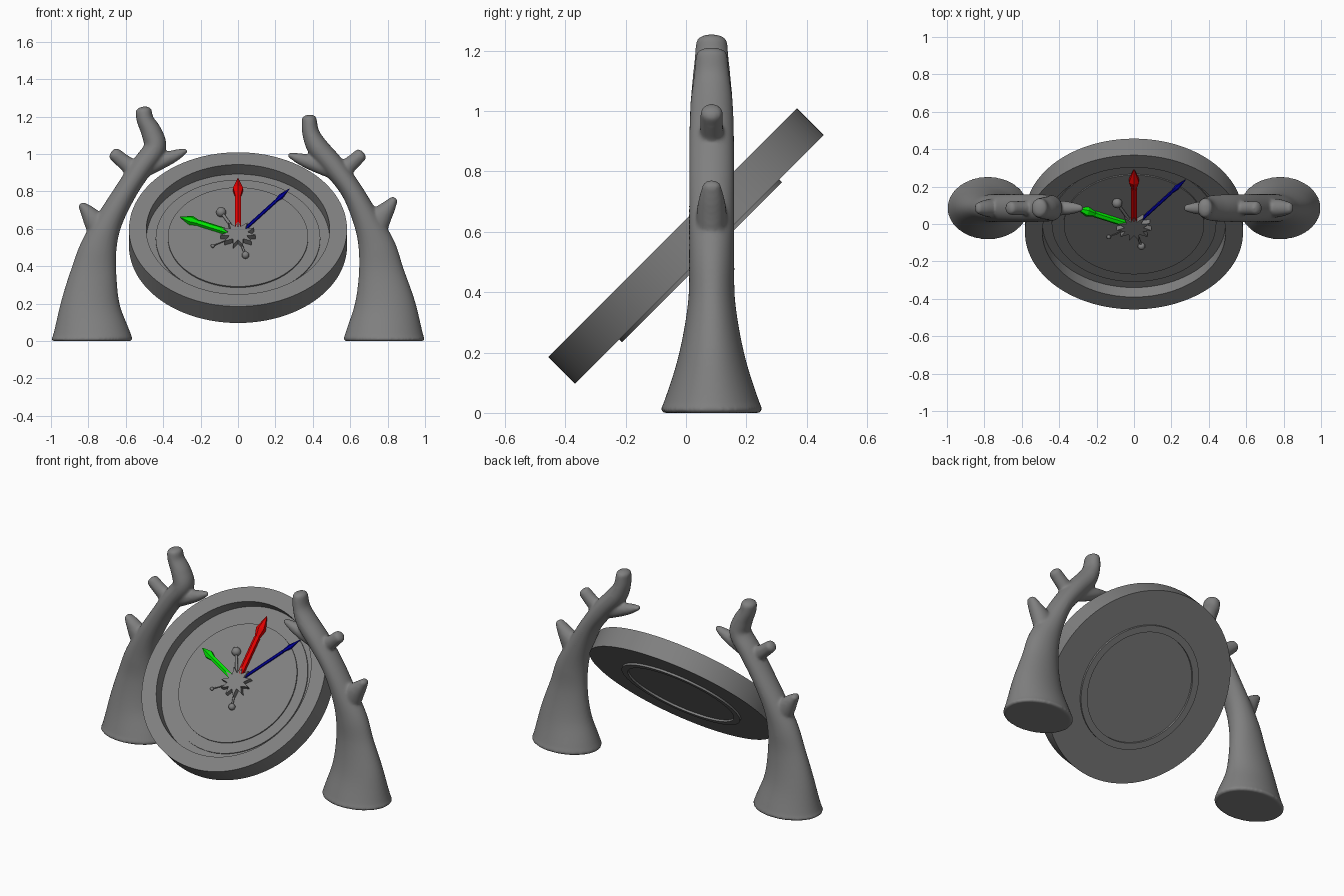
import bpy, bmesh
from math import sin, cos, pi, radians, hypot
from mathutils import Matrix, Vector

if "Cube" in bpy.data.objects:
    bpy.data.objects.remove(bpy.data.objects["Cube"])

TILT = Matrix.Translation((0, 0, 0.553)) @ Matrix.Rotation(radians(45), 4, 'X')
FLOOR = -0.0075
GREY = bpy.data.materials.new("dark_grey")
GREY.diffuse_color = (0.216, 0.216, 0.216, 1)
GREY.use_nodes = True
GREY.node_tree.nodes["Principled BSDF"].inputs["Base Color"].default_value = GREY.diffuse_color


def finish(name, bm, matrix=None, color=None, smooth=True):
    bmesh.ops.remove_doubles(bm, verts=bm.verts, dist=1e-6)
    bmesh.ops.recalc_face_normals(bm, faces=bm.faces)
    me = bpy.data.meshes.new(name)
    bm.to_mesh(me)
    bm.free()
    ob = bpy.data.objects.new(name, me)
    bpy.context.collection.objects.link(ob)
    if matrix:
        ob.matrix_world = matrix
    mat = GREY
    if color:
        mat = bpy.data.materials.new(name + "_color")
        mat.diffuse_color = color
        mat.use_nodes = True
        mat.node_tree.nodes["Principled BSDF"].inputs["Base Color"].default_value = mat.diffuse_color
    me.materials.append(mat)
    if smooth:
        bpy.ops.object.select_all(action='DESELECT')
        ob.select_set(True)
        bpy.context.view_layer.objects.active = ob
        bpy.ops.object.shade_smooth_by_angle(angle=radians(35))
    return ob


def skin(bm, rings):
    """Bridge successive vertex rings and cap both ends."""
    rings = [[bm.verts.new(p) for p in r] for r in rings]
    n = len(rings[0])
    for a, b in zip(rings, rings[1:]):
        for i in range(n):
            j = (i + 1) % n
            bm.faces.new((a[i], a[j], b[j], b[i]))
    bm.faces.new(rings[0][::-1])
    bm.faces.new(rings[-1])


def lathe(bm, profile, segs, m=None):
    m = m or Matrix()
    skin(bm, [[m @ Vector((r * cos(2 * pi * i / segs), r * sin(2 * pi * i / segs), z))
               for i in range(segs)] for r, z in profile])


def spline(pts, steps=6):
    """Catmull-Rom through rows of numbers."""
    p = [Vector(q) for q in pts]
    p = [2 * p[0] - p[1]] + p + [2 * p[-1] - p[-2]]
    out = []
    for a, b, c, d in zip(p, p[1:], p[2:], p[3:]):
        for s in range(steps):
            t = s / steps
            out.append(0.5 * (2 * b + (c - a) * t + (2 * a - 5 * b + 4 * c - d) * t * t
                              + (3 * b - a - 3 * c + d) * t ** 3))
    return out + [p[-2]]


def limb(bm, pts, segs=48, y0=0.085):
    """Tube in the XZ plane from rows (x, z, rx, ry), with a domed tip."""
    path = spline(pts)
    rings = []

    def ring(x, z, rx, ry, tx, tz):
        rings.append([(x + tz * rx * cos(2 * pi * i / segs), y0 + ry * sin(2 * pi * i / segs),
                       z - tx * rx * cos(2 * pi * i / segs)) for i in range(segs)])

    for k, (x, z, rx, ry) in enumerate(path):
        a, b = path[max(k - 1, 0)], path[min(k + 1, len(path) - 1)]
        tx, tz = b[0] - a[0], b[1] - a[1]
        if k == 0 and z == 0:  # flat foot with a softened edge
            tx, tz = 0, 1
            ring(x, 0, rx - 0.01, ry - 0.01, 0, 1)
            z = 0.01
        l = hypot(tx, tz)
        tx, tz = tx / l, tz / l
        ring(x, z, rx, ry, tx, tz)
    for k in range(1, 6):
        f, h = cos(k * pi / 11), 0.6 * rx * sin(k * pi / 11)
        ring(x + tx * h, z + tz * h, rx * f, ry * f, tx, tz)
    skin(bm, rings)


# Tilted round bowl with raised steps inside and a foot ring behind
bm = bmesh.new()
lathe(bm, [(0.335, -0.0625), (0.335, -0.075), (0.375, -0.075), (0.375, -0.0625),
           (0.583, -0.0625), (0.583, 0.0625), (0.49, 0.0625), (0.49, FLOOR - 0.002),
           (0.44, FLOOR - 0.002), (0.44, FLOOR + 0.005), (0.375, FLOOR + 0.005),
           (0.375, FLOOR + 0.013)], 96)
finish("bowl", bm, TILT)

# Star hub at the centre of the bowl
bm = bmesh.new()
star = [((0.095 if i % 2 == 0 else 0.052) * cos(pi * i / 11 + pi / 2),
         (0.095 if i % 2 == 0 else 0.052) * sin(pi * i / 11 + pi / 2)) for i in range(22)]
skin(bm, [[(x, y, z) for x, y in star] for z in (FLOOR, 0.036)])
finish("star_hub", bm, TILT, smooth=False)

# Coloured arrows: name, angle, length, shaft radius, head radius, head length, colour
for name, ang, length, r, hr, hl, col in [
        ("red_arrow", 90, 0.43, 0.019, 0.031, 0.14, (0.8, 0.0, 0.0, 1)),
        ("green_arrow", 156, 0.34, 0.018, 0.027, 0.11, (0.0, 0.8, 0.0, 1)),
        ("blue_arrow", 52, 0.445, 0.009, 0.014, 0.12, (0.0, 0.0, 0.4, 1))]:
    bm = bmesh.new()
    s = length - hl
    lathe(bm, [(r, 0.05), (r, s), (r * 0.8, s), (hr, s + hl * 0.4), (0.002, length)], 6)
    m = (TILT @ Matrix.Translation((0, 0, 0.018)) @ Matrix.Rotation(radians(ang), 4, 'Z')
         @ Matrix.Rotation(radians(90), 4, 'Y'))
    finish(name, bm, m, col, smooth=False)

# Ball-headed pins: local x, y and ball radius
for i, (x, y, r) in enumerate([(-0.09, 0.175, 0.027), (0.04, -0.15, 0.02), (-0.135, -0.08, 0.011)]):
    bm = bmesh.new()
    tip = Vector((x, y, 0))
    aim = tip.to_track_quat('Z', 'Y').to_matrix().to_4x4()
    lathe(bm, [(r * 0.3, 0.04), (r * 0.3, tip.length)], 12, aim)
    bmesh.ops.create_uvsphere(bm, u_segments=20, v_segments=12, radius=r,
                              matrix=Matrix.Translation(tip))
    finish(f"pin_{i + 1}", bm, TILT @ Matrix.Translation((0, 0, 0.018)))

# Branching trunks on both sides: trunk first, then its branches
left = [
    [(-0.782, 0, 0.219, 0.17), (-0.79, 0.18, 0.163, 0.112), (-0.772, 0.36, 0.124, 0.079),
     (-0.745, 0.5, 0.098, 0.075), (-0.69, 0.64, 0.072, 0.075), (-0.60, 0.8, 0.06, 0.075),
     (-0.515, 0.93, 0.06, 0.074), (-0.445, 1.03, 0.06, 0.07), (-0.46, 1.11, 0.056, 0.063),
     (-0.495, 1.18, 0.046, 0.056), (-0.505, 1.228, 0.044, 0.052)],
    [(-0.52, 0.91, 0.045, 0.04), (-0.40, 0.965, 0.04, 0.04), (-0.33, 0.995, 0.03, 0.032),
     (-0.28, 1.018, 0.014, 0.018)],
    [(-0.53, 0.90, 0.055, 0.04), (-0.60, 0.95, 0.042, 0.038), (-0.66, 1.0, 0.036, 0.037)],
    [(-0.70, 0.55, 0.085, 0.052), (-0.76, 0.63, 0.062, 0.05), (-0.80, 0.685, 0.042, 0.042),
     (-0.834, 0.725, 0.022, 0.03)]]
right = [
    [(0.782, 0, 0.219, 0.17), (0.786, 0.18, 0.168, 0.112), (0.767, 0.36, 0.123, 0.079),
     (0.743, 0.5, 0.1, 0.075), (0.69, 0.64, 0.073, 0.075), (0.61, 0.8, 0.058, 0.075),
     (0.515, 0.93, 0.06, 0.074), (0.43, 1.03, 0.058, 0.07), (0.39, 1.11, 0.046, 0.06),
     (0.38, 1.187, 0.04, 0.052)],
    [(0.51, 0.91, 0.045, 0.04), (0.40, 0.95, 0.04, 0.04), (0.33, 0.975, 0.03, 0.032),
     (0.275, 0.995, 0.014, 0.018)],
    [(0.54, 0.90, 0.055, 0.04), (0.60, 0.945, 0.042, 0.038), (0.655, 0.995, 0.036, 0.037)],
    [(0.70, 0.57, 0.085, 0.052), (0.76, 0.66, 0.062, 0.05), (0.80, 0.71, 0.042, 0.042),
     (0.834, 0.755, 0.022, 0.03)]]
for side, limbs in (("left", left), ("right", right)):
    bm = bmesh.new()
    for pts in limbs:
        limb(bm, pts)
    ob = finish(f"{side}_trunk", bm)
    # Fuse the branches into the trunk and soften the joints
    rm = ob.modifiers.new("fuse", 'REMESH')
    rm.mode, rm.voxel_size, rm.use_smooth_shade = 'VOXEL', 0.008, True
    sm = ob.modifiers.new("soften", 'SMOOTH')
    sm.factor, sm.iterations = 0.5, 8
